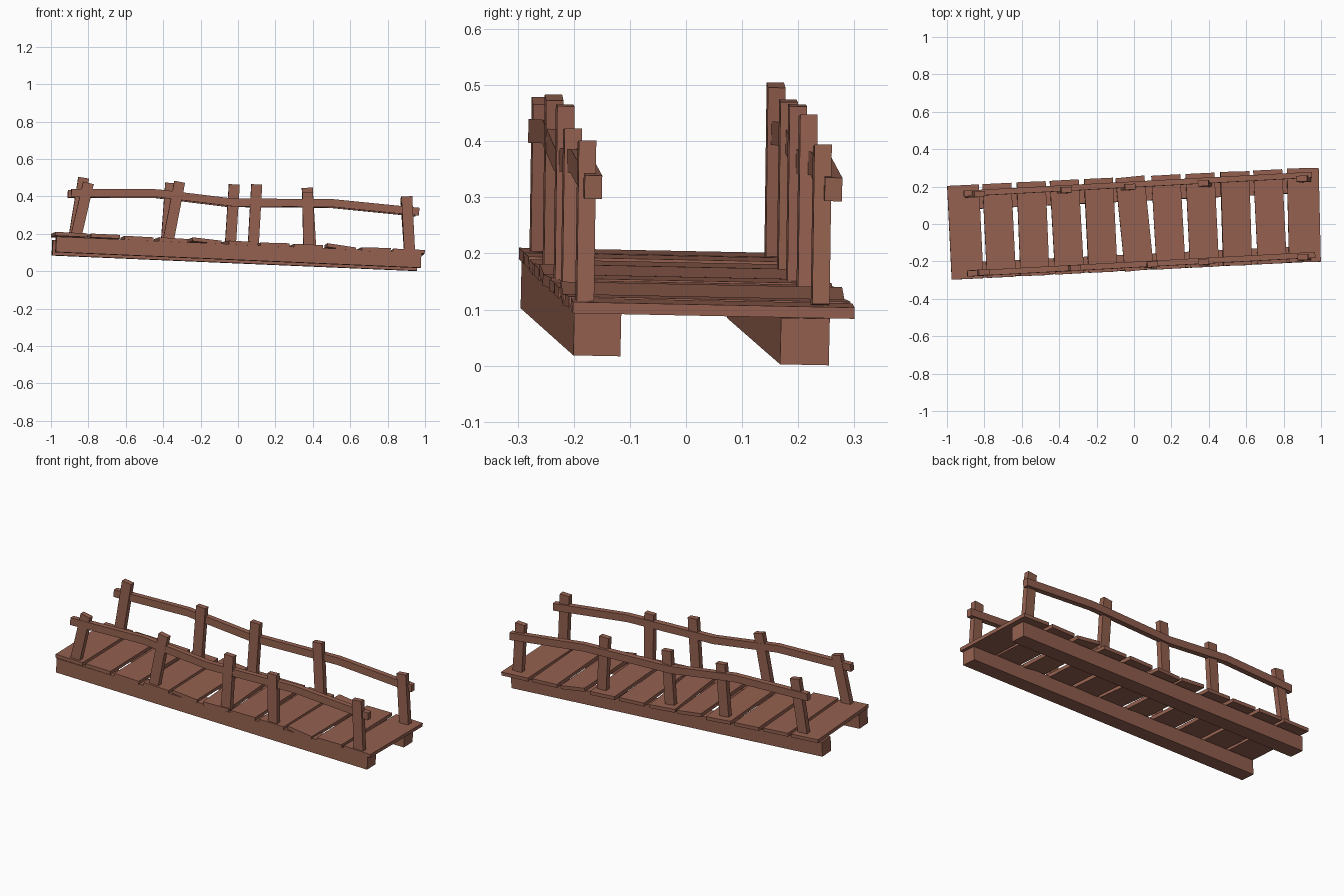
import bpy, bmesh, math
from mathutils import Vector

if "Cube" in bpy.data.objects:
    bpy.data.objects.remove(bpy.data.objects["Cube"])

wood = bpy.data.materials.new("wood")
wood.diffuse_color = (0.30, 0.12, 0.08, 1)
wood.use_nodes = True
wood.node_tree.nodes["Principled BSDF"].inputs["Base Color"].default_value = wood.diffuse_color
ACROSS = Vector((-0.048, 0.998, -0.02))      # bridge's own sideways direction


def bar(name, pts, side, w, h):
    """Rectangular bar through pts: w along side, h along the other axis."""
    pts = [Vector(p) for p in pts]
    t = (pts[-1] - pts[0]).normalized()
    s = Vector(side)
    s = (s - t * s.dot(t)).normalized()
    u = t.cross(s).normalized()
    bm = bmesh.new()
    rings = [[bm.verts.new(p + s * (a * w / 2) + u * (b * h / 2))
              for a, b in ((-1, -1), (1, -1), (1, 1), (-1, 1))] for p in pts]
    for r, q in zip(rings, rings[1:]):
        for i in range(4):
            j = (i + 1) % 4
            bm.faces.new((r[i], r[j], q[j], q[i]))
    bm.faces.new(rings[0])
    bm.faces.new(rings[-1])
    bmesh.ops.recalc_face_normals(bm, faces=bm.faces)
    me = bpy.data.meshes.new(name)
    bm.to_mesh(me)
    bm.free()
    me.materials.append(wood)
    ob = bpy.data.objects.new(name, me)
    bpy.context.collection.objects.link(ob)
    return ob


# Support beams
bar("front_beam", [(-0.974, -0.252, 0.143), (0.977, -0.158, 0.059)], ACROSS, 0.084, 0.083)
bar("back_beam", [(-0.993, 0.117, 0.126), (0.957, 0.212, 0.043)], ACROSS, 0.087, 0.083)

# Deck planks: extra yaw and extra pitch in degrees, height offset
planks = [(0, 0, 0.004), (0, 0, 0.004), (-0.5, -0.5, 0), (0.5, -1, 0), (0, -4, 0.004),
          (3, 0, 0), (0.5, 1, 0), (0, 0, 0), (-1, -6, 0.004), (0, 1, 0), (-1.5, 0, 0)]
for i, (yaw, pitch, dz) in enumerate(planks):
    x = -0.902 + i * 0.181
    a, p = math.radians(2.8 + yaw), math.radians(-2.6 + pitch)
    c = Vector((x, 0.002 + 0.05 * x, 0.145 - 0.047 * x + dz))
    d = Vector((-math.sin(a), math.cos(a), -0.02)) * 0.251
    along = (math.cos(a) * math.cos(p), math.sin(a) * math.cos(p), math.sin(p))
    bar(f"plank_{i + 1}", [c - d, c + d], along, 0.17 if i in (0, 10) else 0.155, 0.02)

# Posts: base x, top x, top z
posts = {
    "front": (-0.222, [(-0.865, -0.80, 0.472), (-0.372, -0.312, 0.478), (0.082, 0.10, 0.464),
                       (0.378, 0.372, 0.422), (0.917, 0.902, 0.40)]),
    "back": (0.198, [(-0.875, -0.825, 0.50), (-0.382, -0.36, 0.472), (-0.04, -0.02, 0.464),
                     (0.388, 0.37, 0.446), (0.917, 0.897, 0.392)]),
}
for side, (y0, rows) in posts.items():
    for i, (xb, xt, zt) in enumerate(rows):
        y = y0 + 0.048 * xt
        bar(f"{side}_post_{i + 1}", [(xb, y - 0.002, 0.151 - 0.047 * xb), (xt, y + 0.002, zt)],
            ACROSS, 0.031, 0.058)

# Bent handrails
profile = [(-0.90, 0.418), (-0.44, 0.417), (-0.04, 0.368), (0.50, 0.364), (0.96, 0.318)]
for side, y0, dx, dz in (("front", -0.217, 0.008, 0), ("back", 0.211, -0.01, -0.004)):
    bar(f"{side}_handrail", [(x + dx, y0 + 0.054 * x, z + dz) for x, z in profile],
        ACROSS, 0.031, 0.042)
